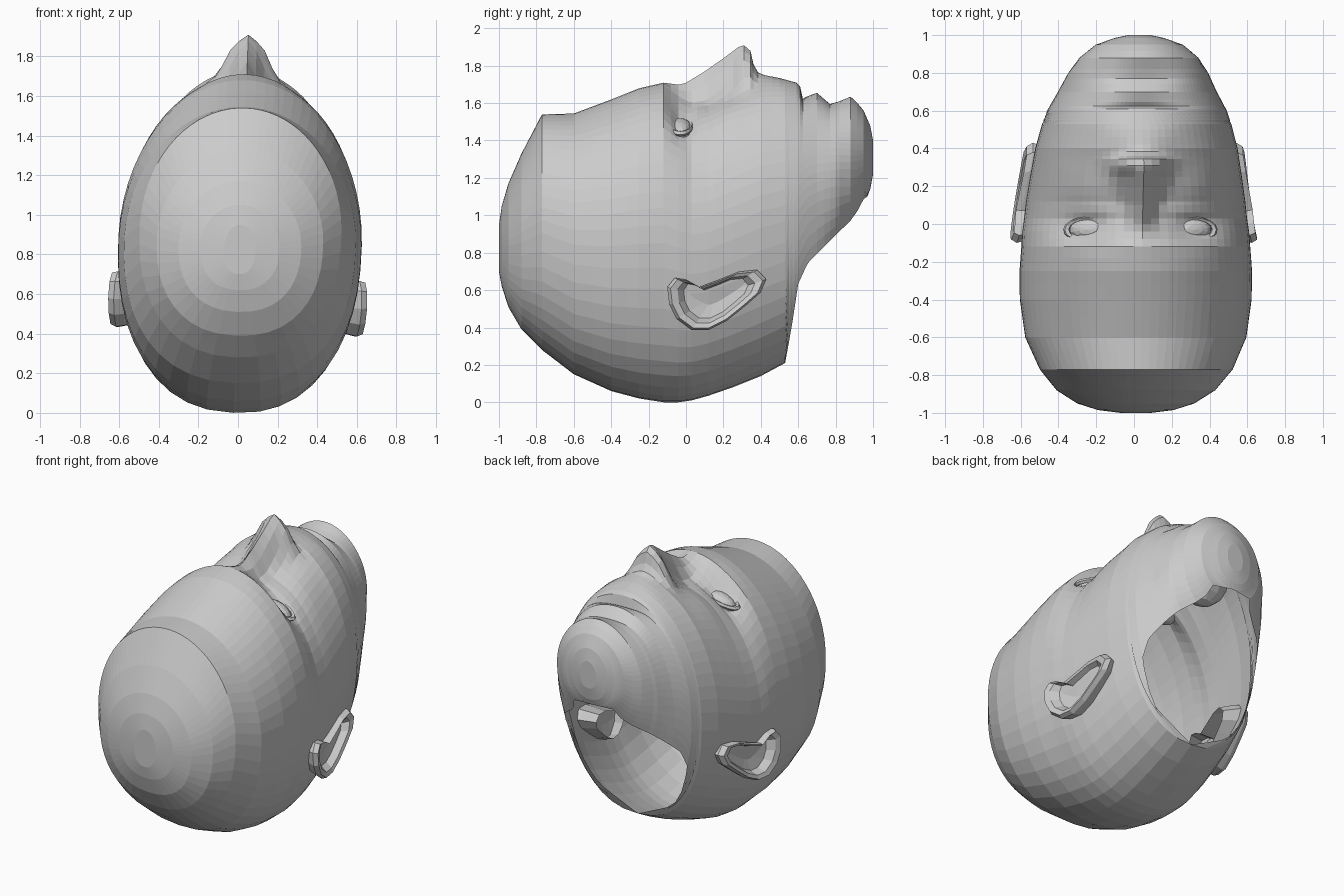
import bpy, bmesh, math
from mathutils import Matrix, Vector

if "Cube" in bpy.data.objects:
    bpy.data.objects.remove(bpy.data.objects["Cube"])

# whole head leans slightly to one side
TILT = Matrix.Translation((0, 0, .6)) @ Matrix.Rotation(.04, 4, 'Y') @ Matrix.Translation((0, 0, -.6))


def lerp(table, y, k=1):
    if y <= table[0][0]:
        return table[0][k]
    for a, b in zip(table, table[1:]):
        if y <= b[0]:
            return a[k] + (b[k] - a[k]) * (y - a[0]) / (b[0] - a[0])
    return table[-1][k]


def finish(bm, name):
    bmesh.ops.remove_doubles(bm, verts=bm.verts, dist=.0005)
    bmesh.ops.recalc_face_normals(bm, faces=bm.faces)
    bm.transform(TILT)
    me = bpy.data.meshes.new(name)
    bm.to_mesh(me)
    bm.free()
    ob = bpy.data.objects.new(name, me)
    bpy.context.collection.objects.link(ob)
    return ob


def bridge(bm, rows, closed=False):
    for a, b in zip(rows, rows[1:]):
        n = len(a)
        for i in range(n if closed else n - 1):
            j = (i + 1) % n
            bm.faces.new((a[i], a[j], b[j], b[i]))


# skull sections along y: y, top z, bottom z, half width
SEC = [(-1.0, .95, .7, .08), (-.985, 1.05, .62, .2), (-.95, 1.17, .51, .31),
       (-.88, 1.33, .39, .42), (-.77, 1.54, .28, .51), (-.6, 1.545, .15, .585),
       (-.4, 1.62, .06, .613), (-.25, 1.68, .02, .615), (-.12, 1.71, 0, .605),
       (-.04, 1.66, 0, .6), (.03, 1.61, .01, .59), (.12, 1.61, .035, .58),
       (.25, 1.66, .08, .56), (.4, 1.73, .14, .535), (.53, 1.73, .21, .5),
       (.6, 1.7, .3, .475), (.7, 1.67, .45, .42), (.8, 1.64, .7, .37),
       (.88, 1.62, .9, .315), (.95, 1.56, 1.05, .23), (.985, 1.48, 1.14, .13),
       (1.0, 1.4, 1.22, .06)]
# centre line of nose, lips and chin: y, z
MID = [(-.12, 1.71), (-.04, 1.70), (0, 1.71), (.1, 1.77), (.2, 1.84), (.28, 1.9),
       (.31, 1.91), (.345, 1.88), (.36, 1.81), (.385, 1.765), (.42, 1.75), (.5, 1.735),
       (.59, 1.71), (.61, 1.69), (.625, 1.62), (.645, 1.635), (.7, 1.655), (.77, 1.595),
       (.82, 1.61), (.88, 1.635), (.95, 1.57)]
# reach of the centre line sideways, and height of the neck opening edge
REACH = [(-.1, .055), (.1, .06), (.25, .09), (.35, .11), (.4, .1), (.5, .2), (1, .22)]
NECK = [(.53, .21), (.57, .45), (.6, .65), (.65, .76), (.75, .86), (.9, 1.0), (.97, 1.13)]


def bump(x, y, cx, cy, sx, sy):
    return math.exp(-((abs(x) - cx) / sx) ** 2 - ((y - cy) / sy) ** 2)


def head():
    bm = bmesh.new()
    ys = {s[0] for s in SEC} | {m[0] for m in MID}
    ys |= {-.92, -.83, -.68, -.5, -.32, -.18, -.08, .06, .15, .3, .46, .55, .57, .66, .74, .915, .97}
    N = 56
    rows = []
    for y in sorted(ys):
        top, bot, w = (lerp(SEC, y, k) for k in (1, 2, 3))
        mid, r = (top + bot) / 2, (top - bot) / 2
        end = math.pi
        if .53 < y < .97:
            ratio = (mid - lerp(NECK, y)) / r
            if ratio < 1:
                end = math.pi - math.acos(max(ratio, 0) ** 1.15)
        row = []
        for i in range(N + 1):
            u = 2 * i / N - 1
            p = end * u * (.7 + .3 * u * u)
            e = 1 if abs(p) < math.pi / 2 else 2 / 2.3
            s, c = math.sin(p), math.cos(p)
            x = w * math.copysign(abs(s) ** e, s)
            if abs(abs(p) - math.pi) < 1e-6:
                x = 0
            z = mid + r * math.copysign(abs(c) ** e, c)
            if c > 0 and -.3 < y < .95:
                if y > -.12:
                    z += (lerp(MID, y) - top) * math.exp(-(x / lerp(REACH, y)) ** 2)
                z -= .07 * bump(x, y, .27, -.03, .13, .06)     # eye sockets
                z += .03 * bump(x, y, .33, .2, .15, .13)       # cheeks
                z += .05 * bump(x, y, .1, .31, .04, .045)      # nostril wings
            row.append(bm.verts.new((x, y, z)))
        rows.append(row)
    bridge(bm, rows)
    for row in (rows[0], rows[-1]):
        c = bm.verts.new(sum((v.co for v in row), Vector()) / len(row))
        for a, b in zip(row, row[1:]):
            bm.faces.new((a, b, c))
    finish(bm, "head")


# ear outline in the y/z plane
EAR = [(-.1, .64), (-.09, .55), (-.05, .47), (.03, .41), (.12, .41), (.22, .46), (.32, .54),
       (.4, .61), (.43, .68), (.38, .73), (.28, .72), (.18, .68), (.07, .64), (0, .68), (-.06, .69)]


def ear(side, name):
    bm = bmesh.new()
    cy, cz = .15, .59
    rows = []
    # scale of outline and outward offset: root, outer rim, inner rim, bowl
    for k, dx in ((.75, -.16), (.95, -.06), (1, -.02), (.93, .01), (.78, 0), (.65, -.045), (.25, -.06)):
        row = []
        for y, z in EAR:
            yy, zz = cy + (y - cy) * k, cz + (z - cz) * k
            x = .645 - .15 * (yy + .08) - .12 * max(0, zz - .6) + dx
            row.append(bm.verts.new((side * x, yy, zz)))
        rows.append(row)
    bridge(bm, rows, True)
    bm.faces.new(rows[-1])
    finish(bm, name)


def eye(side, name):
    at = Matrix.Translation((side * .27, -.03, 1.465)) @ Matrix.Rotation(side * .3, 4, 'Y')
    bm = bmesh.new()
    bmesh.ops.create_uvsphere(bm, u_segments=14, v_segments=8, radius=1,
                              matrix=at @ Matrix.Diagonal((.11, .065, .06, 1)))
    finish(bm, name + "_eyeball")
    # almond-shaped lid rim
    bm = bmesh.new()
    rows = []
    for i in range(16):
        a = math.tau * i / 16
        ring = []
        for j in range(5):
            b = math.tau * j / 5
            rr = 1 + .15 * math.cos(b)
            ring.append(bm.verts.new(at @ Vector((.12 * rr * math.cos(a), .06 * rr * math.sin(a),
                                                  .025 + .015 * math.sin(b)))))
        rows.append(ring)
    bridge(bm, rows + rows[:1], True)
    finish(bm, name + "_eyelid")


def mouth_cavity():
    bm = bmesh.new()
    bmesh.ops.create_uvsphere(bm, u_segments=14, v_segments=8, radius=1,
                              matrix=Matrix.Translation((0, .66, 1.36)) @ Matrix.Diagonal((.21, .13, .23, 1)))
    finish(bm, "mouth_cavity")


head()
for side, word in ((-1, "left"), (1, "right")):
    ear(side, word + "_ear")
    eye(side, word)
mouth_cavity()
